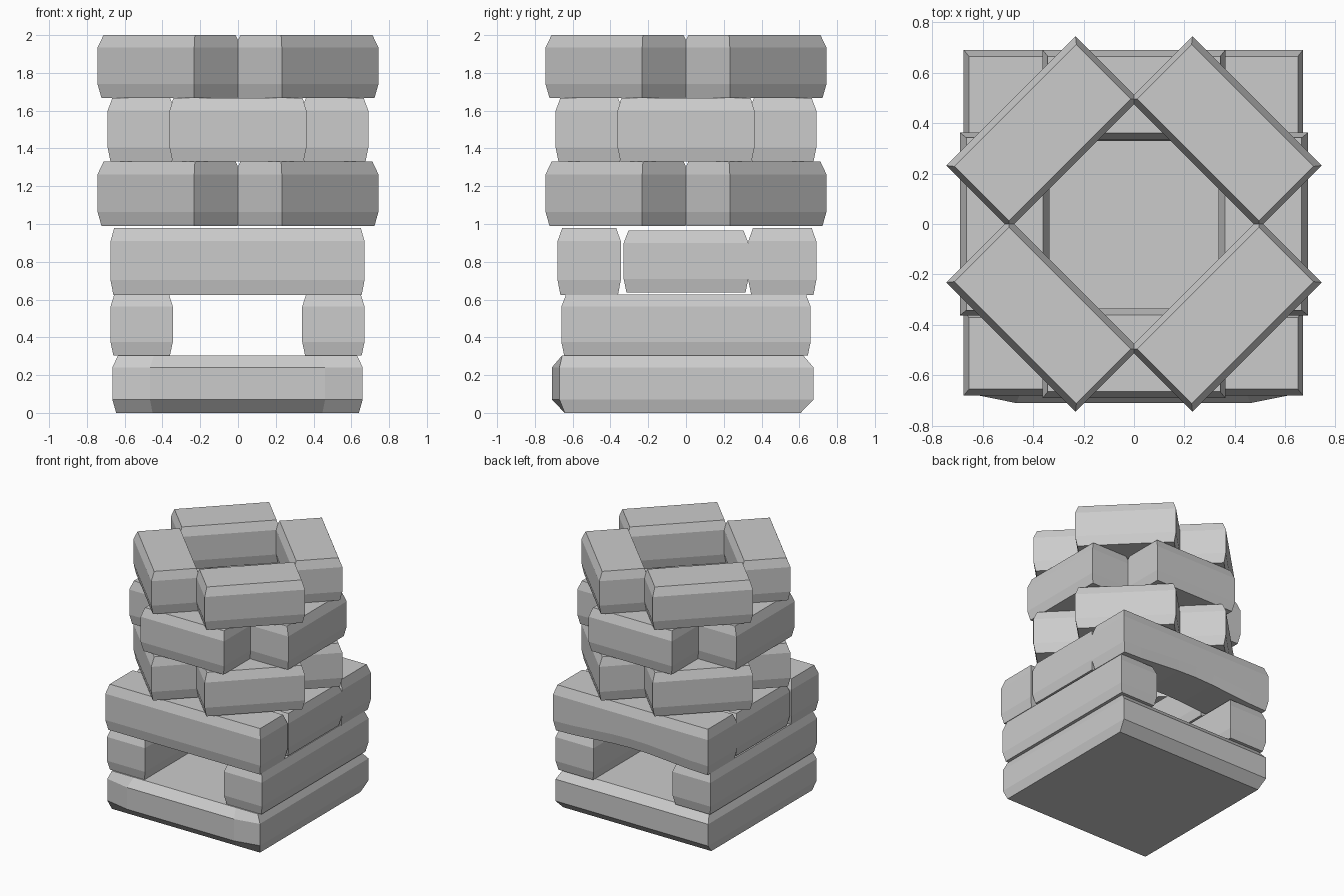
import bpy, bmesh, math
from mathutils import Matrix

if "Cube" in bpy.data.objects:
    bpy.data.objects.remove(bpy.data.objects["Cube"])

stone = bpy.data.materials.new("grey stone")
stone.diffuse_color = (0.6, 0.6, 0.6, 1)
stone.use_nodes = True
stone.node_tree.nodes["Principled BSDF"].inputs["Base Color"].default_value = stone.diffuse_color


def block(name, x, y, z, inx=(.015, 0, 0, .02), iny=(.015, 0, 0, .025),
          levels=(0, .22, .8, 1), stations=(0, .15, .5, .85, 1),
          round_front=0, arch=0, angle=0):
    """Hewn block: four stacked outlines, chamfered at top and bottom."""
    bm = bmesh.new()
    rings = []
    for k, lv in enumerate(levels):
        front, back = [], []
        for t in stations:
            px = x[0] + inx[k] + t * (x[1] - x[0] - 2 * inx[k])
            pz = z[0] + lv * (z[1] - z[0])
            if k < 2:
                pz += arch * math.sin(math.pi * t) ** 2
            y0 = y[0] + iny[k]
            if t in (0, 1):
                y0 += round_front * (k in (1, 2))
            front.append(bm.verts.new((px, y0, pz)))
            back.append(bm.verts.new((px, y[1] - iny[k], pz)))
        rings.append((front, back))
    n = len(stations)
    loops = [f + b[::-1] for f, b in rings]
    for a, b in zip(loops, loops[1:]):          # sides
        for i in range(2 * n):
            j = (i + 1) % (2 * n)
            bm.faces.new((a[i], a[j], b[j], b[i]))
    for f, b in (rings[0], rings[-1]):          # bottom and top
        for i in range(n - 1):
            bm.faces.new((f[i], f[i + 1], b[i + 1], b[i]))
    bmesh.ops.recalc_face_normals(bm, faces=bm.faces)
    bm.transform(Matrix.Rotation(angle, 4, 'Z'))
    me = bpy.data.meshes.new(name)
    bm.to_mesh(me)
    bm.free()
    me.materials.append(stone)
    bpy.context.collection.objects.link(bpy.data.objects.new(name, me))


# base slab, strongly chamfered front and back
block("base_slab", (-.665, .66), (-.71, .675), (0, .305),
      inx=(.02, 0, 0, .03), iny=(.068, 0, 0, .055),
      levels=(0, .23, .79, 1), round_front=.04)

# two side stones leaving an opening through front and back
for side, x in (("left", (-.675, -.345)), ("right", (.34, .67))):
    block(side + "_opening_stone", x, (-.66, .66), (.305, .627))

# lintel course: long stones front and back, short ones between
block("front_lintel", (-.675, .67), (-.68, -.345), (.625, .98))
block("back_lintel", (-.675, .67), (.33, .69), (.625, .98), arch=.035,
      stations=(0, .12, .25, .38, .5, .62, .75, .88, 1))
for side, x in (("left", (-.67, -.345)), ("right", (.345, .67))):
    block(side + "_lintel_filler", x, (-.33, .33), (.637, .965))

# chimney: three rings of four stones, every other ring turned 45 degrees
for r, (z0, z1, turn) in enumerate(((.99, 1.33, 45), (1.33, 1.668, 0), (1.668, 2, 45))):
    for i in range(4):
        block(f"chimney_ring_{r + 1}_stone_{i + 1}", (-.362, .362), (-.69, -.335),
              (z0, z1), angle=math.radians(turn + 90 * i))
